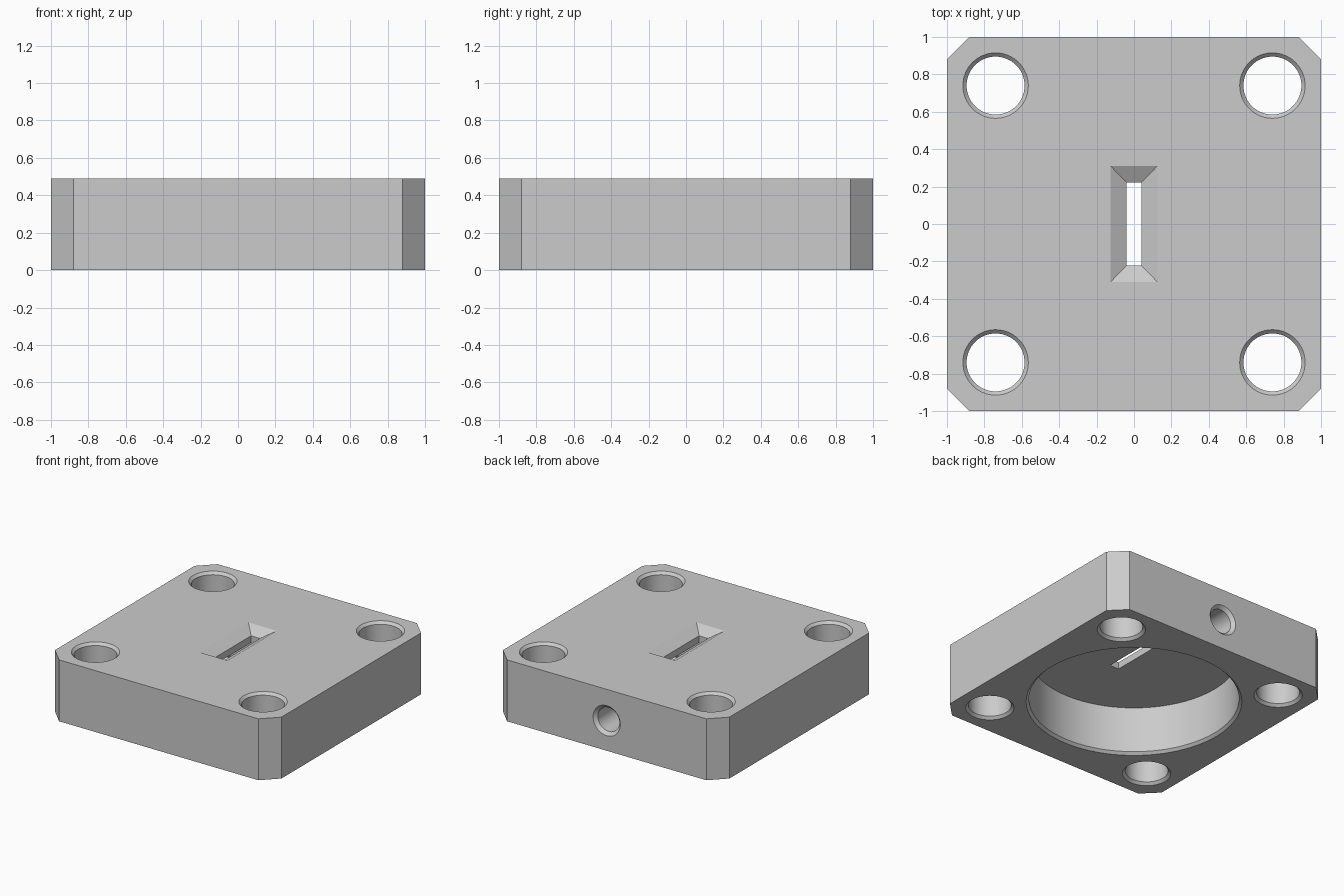
import bpy, bmesh, math
from mathutils import Matrix, Vector

cube = bpy.data.objects.get("Cube")
if cube:
    bpy.data.objects.remove(cube, do_unlink=True)

HEIGHT = 0.49
HOLE = 0.74      # bolt hole offset from the centre
BEVEL = 0.02     # chamfer on the hole rims

metal = bpy.data.materials.new("light_grey_metal")
metal.use_nodes = True
grey = (0.6, 0.6, 0.6, 1)
metal.diffuse_color = grey
metal.node_tree.nodes["Principled BSDF"].inputs["Base Color"].default_value = grey


def loft(name, rings, matrix=Matrix()):
    """Closed solid through a stack of point rings, bottom to top."""
    bm = bmesh.new()
    loops = [[bm.verts.new(matrix @ Vector(p)) for p in ring] for ring in rings]
    n = len(loops[0])
    for low, high in zip(loops, loops[1:]):
        for i in range(n):
            j = (i + 1) % n
            bm.faces.new((low[i], low[j], high[j], high[i]))
    bm.faces.new(loops[0][::-1])
    bm.faces.new(loops[-1])
    bmesh.ops.recalc_face_normals(bm, faces=bm.faces)
    mesh = bpy.data.meshes.new(name)
    bm.to_mesh(mesh)
    bm.free()
    mesh.materials.append(metal)
    obj = bpy.data.objects.new(name, mesh)
    bpy.context.collection.objects.link(obj)
    return obj


def circle(r, z, n):
    return [(r * math.cos(i * math.tau / n), r * math.sin(i * math.tau / n), z)
            for i in range(n)]


def lathe(name, profile, n, matrix=Matrix()):
    return loft(name, [circle(r, z, n) for r, z in profile], matrix)


def rectangle(x, y, z):
    return [(-x, -y, z), (x, -y, z), (x, y, z), (-x, y, z)]


# Square plate with cut corners
c = 0.88
outline = [(-c, -1), (c, -1), (1, -c), (1, c), (c, 1), (-c, 1), (-1, c), (-1, -c)]
plate = loft("plate", [[(x, y, z) for x, y in outline] for z in (0, HEIGHT)])

# Four through holes, chamfered at both ends
cutters = []
r = 0.155
wide = r + 2 * BEVEL
bolt_profile = [(wide, -BEVEL), (r, BEVEL), (r, HEIGHT - BEVEL), (wide, HEIGHT + BEVEL)]
for sx in (-1, 1):
    for sy in (-1, 1):
        place = Matrix.Translation((sx * HOLE, sy * HOLE, 0))
        cutters.append(lathe("bolt_hole_cutter", bolt_profile, 64, place))

# Round pocket open at the underside
cutters.append(lathe("pocket_cutter", [(0.8, -BEVEL), (0.76, BEVEL), (0.76, 0.385)], 128))

# Flared slot through the thin top wall
cutters.append(loft("slot_cutter", [rectangle(0.04, 0.222, 0.3),
                                    rectangle(0.04, 0.222, 0.44),
                                    rectangle(0.21, 0.398, 0.54)]))

# Set-screw hole from the back face into the pocket
place = Matrix.Translation((0, 0, 0.24)) @ Matrix.Rotation(-math.pi / 2, 4, "X")
cutters.append(lathe("side_hole_cutter", [(0.095, 0.6), (0.095, 0.975), (0.145, 1.025)],
                     48, place))

# Cut everything, then keep only the finished plate
for cutter in cutters:
    mod = plate.modifiers.new("cut", "BOOLEAN")
    mod.operation = "DIFFERENCE"
    mod.solver = "EXACT"
    mod.object = cutter
    cutter.hide_render = True
bpy.context.view_layer.update()
graph = bpy.context.evaluated_depsgraph_get()
finished = bpy.data.meshes.new_from_object(plate.evaluated_get(graph))
plate.modifiers.clear()
plate.data = finished
for cutter in cutters:
    bpy.data.objects.remove(cutter, do_unlink=True)

# Smooth round walls, crisp edges
for obj in bpy.context.selected_objects:
    obj.select_set(False)
plate.select_set(True)
bpy.context.view_layer.objects.active = plate
bpy.ops.object.shade_smooth_by_angle(angle=math.radians(25))
